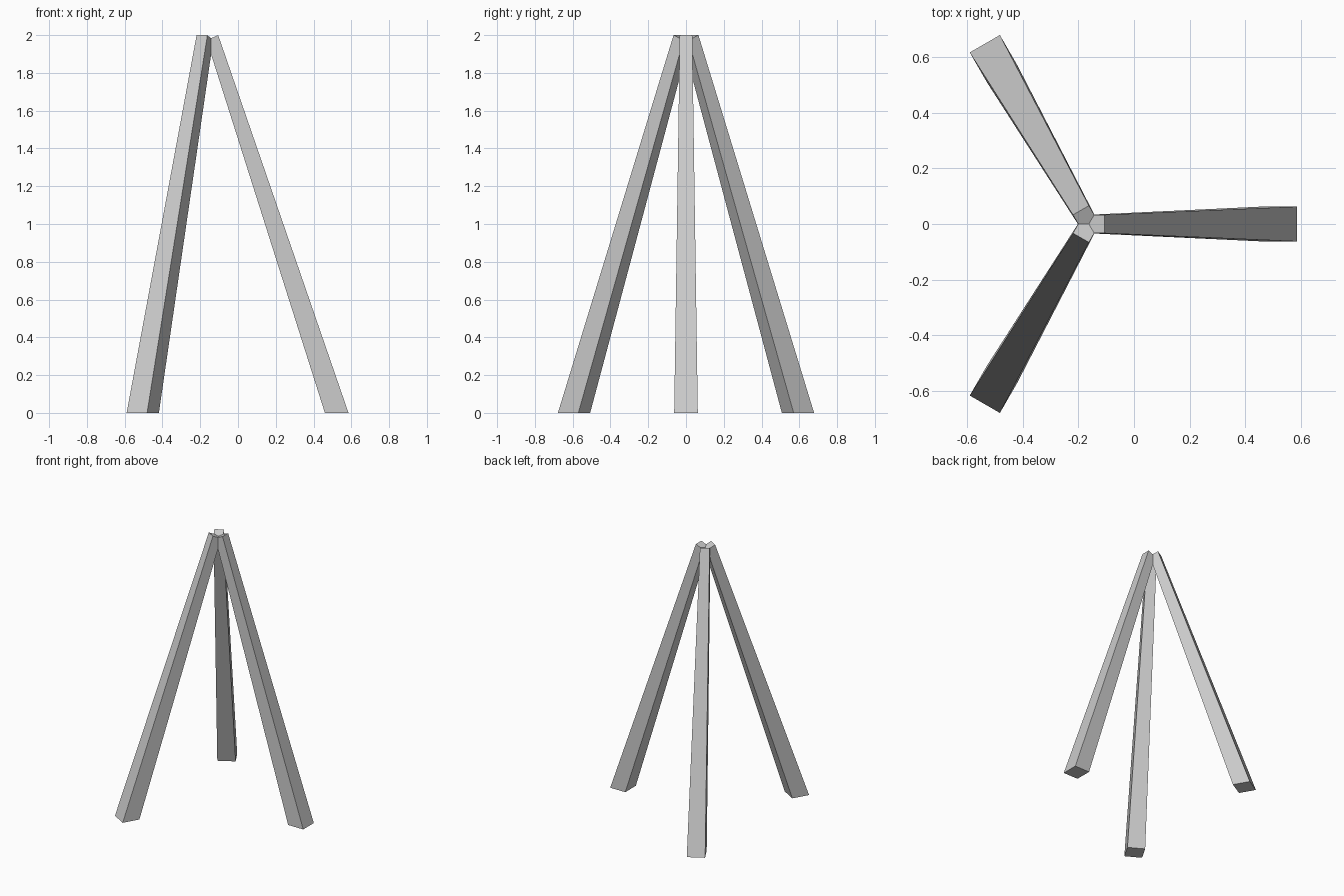
import bpy, bmesh
from math import radians
from mathutils import Matrix

if "Cube" in bpy.data.objects:
    bpy.data.objects.remove(bpy.data.objects["Cube"])

HUB_X = -0.162  # axis on which the three legs meet


def tapered_leg(name, angle):
    # Square tapered bar leaning inward, top cut square to its length
    bottom = [(0.622, -0.0625, 0), (0.747, -0.0625, 0), (0.747, 0.0625, 0), (0.622, 0.0625, 0)]
    top = [(-0.004, -0.033, 1.973), (0.057, -0.033, 2), (0.057, 0.033, 2), (-0.004, 0.033, 1.973)]
    bm = bmesh.new()
    b = [bm.verts.new(p) for p in bottom]
    t = [bm.verts.new(p) for p in top]
    bm.faces.new(b[::-1])
    bm.faces.new(t)
    for i in range(4):
        j = (i + 1) % 4
        bm.faces.new((b[i], b[j], t[j], t[i]))
    bm.transform(Matrix.Translation((HUB_X, 0, 0)) @ Matrix.Rotation(radians(angle), 4, 'Z'))
    mesh = bpy.data.meshes.new(name)
    bm.to_mesh(mesh)
    bm.free()
    bpy.context.collection.objects.link(bpy.data.objects.new(name, mesh))


# Three legs spaced evenly around the hub
for name, angle in (("right_leg", 0), ("back_left_leg", 120), ("front_left_leg", 240)):
    tapered_leg(name, angle)
